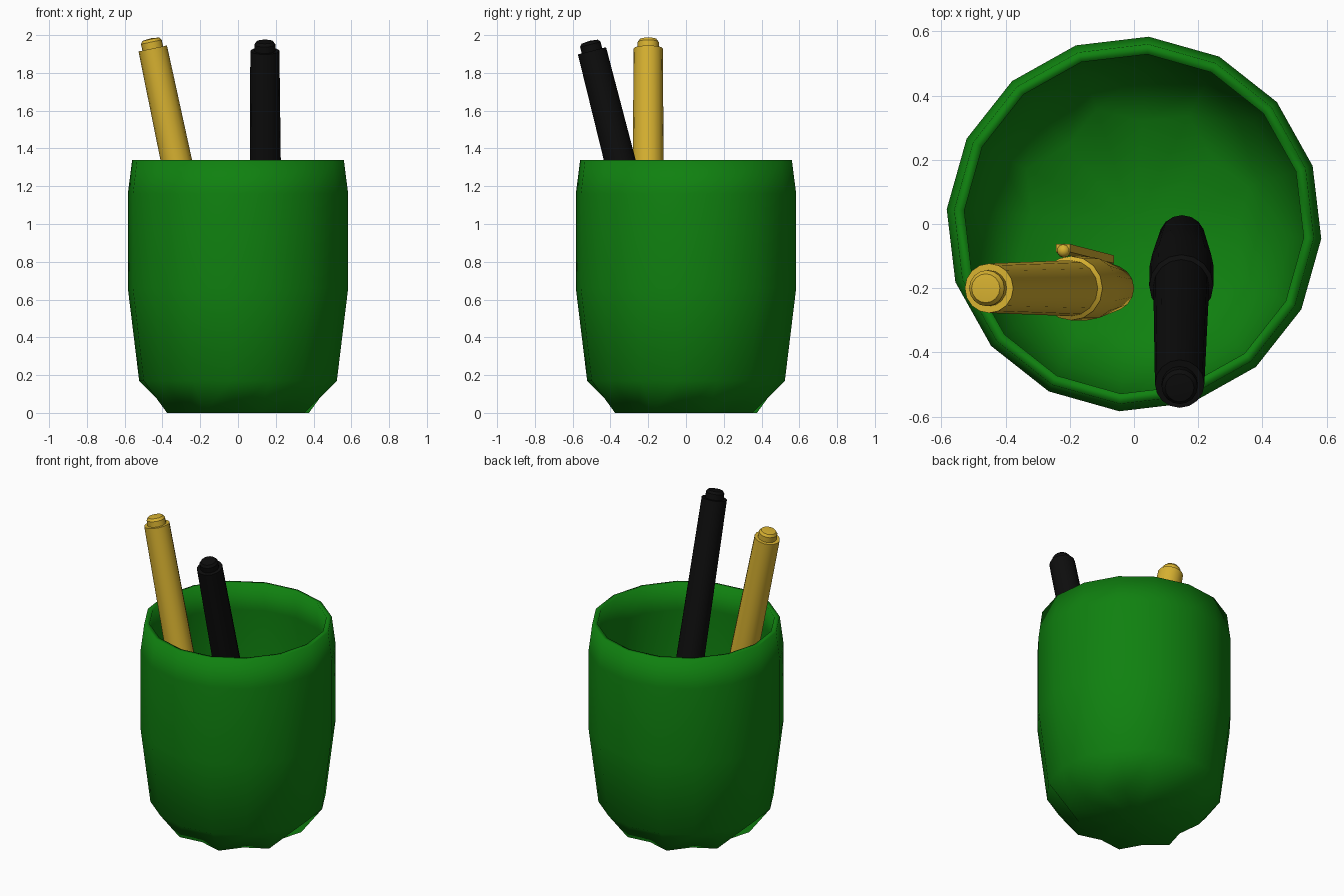
import bpy, bmesh, math
from mathutils import Vector, Matrix

if "Cube" in bpy.data.objects:
    bpy.data.objects.remove(bpy.data.objects["Cube"])


def material(name, rgb):
    m = bpy.data.materials.new(name)
    m.diffuse_color = (*rgb, 1)
    m.use_nodes = True
    m.node_tree.nodes["Principled BSDF"].inputs["Base Color"].default_value = m.diffuse_color
    return m


GREEN = material("green", (0.005, 0.22, 0.005))
YELLOW = material("yellow", (0.68, 0.44, 0.03))
BLACK = material("black", (0.004, 0.004, 0.004))


def lathe(bm, profile, sides, offset=0.0):
    """Spin (radius, z) points; a radius may be a pair that alternates round the ring."""
    rings = []
    for r, z in profile:
        if r == 0:
            rings.append([bm.verts.new((0, 0, z))] * sides)
            continue
        pair = r if isinstance(r, tuple) else (r, r)
        ring = []
        for k in range(sides):
            a = offset + 2 * math.pi * k / sides
            ring.append(bm.verts.new((pair[k % 2] * math.cos(a), pair[k % 2] * math.sin(a), z)))
        rings.append(ring)
    for lo, hi in zip(rings, rings[1:]):
        for k in range(sides):
            j = (k + 1) % sides
            quad = list(dict.fromkeys((lo[k], lo[j], hi[j], hi[k])))
            bm.faces.new(quad)


def finish(bm, name, mat, angle=None):
    bmesh.ops.recalc_face_normals(bm, faces=bm.faces)
    me = bpy.data.meshes.new(name)
    bm.to_mesh(me)
    bm.free()
    me.materials.append(mat)
    ob = bpy.data.objects.new(name, me)
    bpy.context.collection.objects.link(ob)
    bpy.ops.object.select_all(action='DESELECT')
    ob.select_set(True)
    bpy.context.view_layer.objects.active = ob
    if angle:
        bpy.ops.object.shade_smooth_by_angle(angle=math.radians(angle))
    else:
        bpy.ops.object.shade_smooth()
    return ob


# Cup: outside wall, rim, inside wall and floor
bm = bmesh.new()
lathe(bm, [(0, 0), ((0.335, 0.395), 0), (0.525, 0.17), (0.585, 0.66), (0.585, 1.16),
           (0.562, 1.34), (0.53, 1.34), (0.545, 1.16), (0.545, 0.66), (0.49, 0.2),
           ((0.32, 0.375), 0.04), (0, 0.04)], 16, math.radians(-4.5))
finish(bm, "cup", GREEN)

PEN = [(0, 0), (0.055, 0), (0.072, 0.05), (0.1, 0.42), (0.1, 0.66), (0.087, 0.67),
       (0.077, 1.9), (0.056, 1.9), (0.056, 1.935), (0.045, 1.95), (0, 1.955)]


def pen(name, mat, base, top, out):
    """Capped pen standing tip down, its clip on the side facing out."""
    z = (Vector(top) - Vector(base)).normalized()
    out = Vector(out)
    y = (out - z * out.dot(z)).normalized()
    x = y.cross(z)
    place = Matrix.Translation(base) @ Matrix((x, y, z)).transposed().to_4x4()
    # Barrel, cap and end plug
    bm = bmesh.new()
    lathe(bm, PEN, 16)
    bm.transform(place)
    finish(bm, name, mat, 35)
    # Clip with a small ball at its free end
    bm = bmesh.new()
    bar = bmesh.ops.create_cube(bm, size=1)["verts"]
    for v in bar:
        t = v.co.z + 0.5
        v.co = (v.co.x * 0.045, 0.09 + 0.035 * t + v.co.y * 0.025, 0.12 + 0.66 * t)
    bmesh.ops.create_uvsphere(bm, u_segments=10, v_segments=6, radius=0.022,
                              matrix=Matrix.Translation((0, 0.117, 0.77)))
    bm.transform(place)
    finish(bm, name + "_clip", mat, 35)


pen("yellow_pen", YELLOW, (-0.06, -0.2, 0.07), (-0.46, -0.2, 1.97), (0, 1, 0))
pen("black_pen", BLACK, (0.15, -0.03, 0.075), (0.142, -0.51, 1.965), (0, -1, 0))
